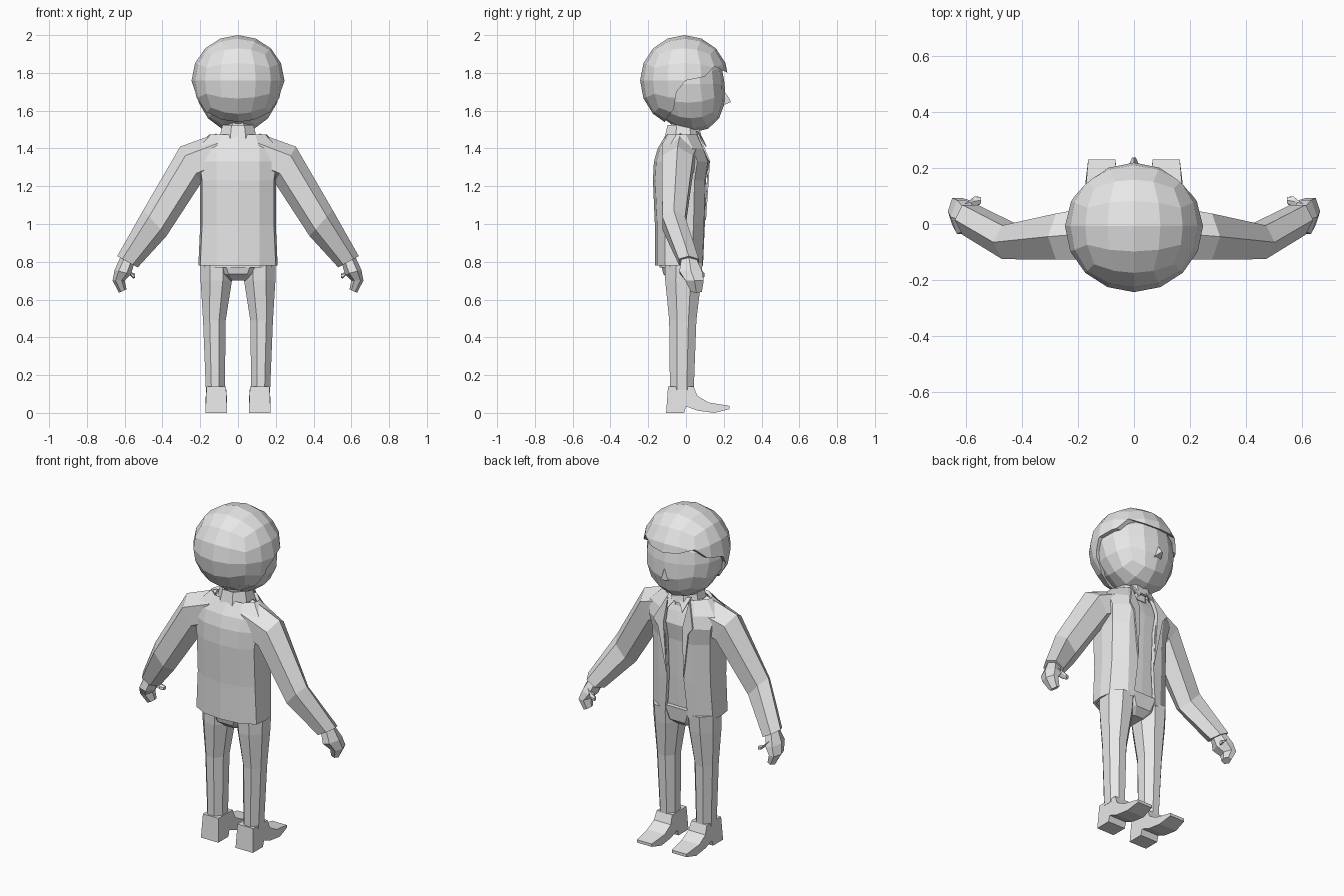
import bpy, bmesh, math
from mathutils import Vector

if "Cube" in bpy.data.objects:
    bpy.data.objects.remove(bpy.data.objects["Cube"])

grey = bpy.data.materials.new("light_grey")
grey.diffuse_color = (0.8, 0.8, 0.8, 1)
grey.use_nodes = True
grey.node_tree.nodes["Principled BSDF"].inputs["Base Color"].default_value = grey.diffuse_color


def finish(name, bm, mirror=False, solid=0):
    bmesh.ops.recalc_face_normals(bm, faces=bm.faces)
    me = bpy.data.meshes.new(name)
    bm.to_mesh(me)
    bm.free()
    me.materials.append(grey)
    ob = bpy.data.objects.new(name, me)
    bpy.context.collection.objects.link(ob)
    if mirror:
        ob.modifiers.new("mirror", "MIRROR").use_clip = True
    if solid:
        s = ob.modifiers.new("thickness", "SOLIDIFY")
        s.thickness, s.offset = solid, -1
    return ob


def loft(name, rings, closed=True, caps=True, **kw):
    bm = bmesh.new()
    rows = [[bm.verts.new(p) for p in r] for r in rings]
    n = len(rows[0])
    for a, b in zip(rows, rows[1:]):
        for i in range(n if closed else n - 1):
            j = (i + 1) % n
            bm.faces.new((a[i], a[j], b[j], b[i]))
    if caps:
        bm.faces.new(rows[0])
        bm.faces.new(rows[-1])
    return finish(name, bm, **kw)


def ball(name, shape):
    """Rounded cube whose unit-sphere points are reshaped by a function."""
    bm = bmesh.new()
    bmesh.ops.create_cube(bm, size=2)
    bmesh.ops.subdivide_edges(bm, edges=bm.edges[:], cuts=3, use_grid_fill=True)
    for v in bm.verts:
        p = Vector([math.tan(c * math.pi / 4) for c in v.co]).normalized()
        v.co = shape(p)
    return finish(name, bm)


def tilted(c, a, rn, ry, n=6):
    """Ring spanned by the y axis and a direction at angle a in the xz plane."""
    a = math.radians(a)
    u = Vector((math.cos(a), 0, math.sin(a)))
    pts = []
    for i in range(n):
        t = math.tau * (i + 0.5) / n
        pts.append(Vector(c) + u * rn * math.sin(t) + Vector((0, ry * math.cos(t) * 1.12, 0)))
    return pts


def flat_ring(cx, cy, z, rx, ry, n=8):
    k = 1 / math.cos(math.pi / n)
    return [(cx + rx * k * math.cos(math.tau * (i + .5) / n),
             cy + ry * k * math.sin(math.tau * (i + .5) / n), z) for i in range(n)]


# Head, hair and nose
ball("head", lambda p: (0.225 * p.x, 0.21 * p.y - 0.005 + 0.045 * max(0, -p.z),
                        1.74 + (0.24 if p.z > 0 else 0.255) * p.z))
hair = ball("hair", lambda p: (0.246 * p.x, 0.235 * p.y - 0.008,
                               1.76 + (0.24 if p.z > 0 else 0.25) * p.z))
hairline = [(.3, 1.79), (.22, 1.80), (.15, 1.835), (.10, 1.78), (0, 1.76), (-.05, 1.70),
            (-.065, 1.61), (-.12, 1.53), (-.12, 1.4), (.3, 1.4)]
cutter = loft("hairline_cutter", [[(x, y, z) for y, z in hairline] for x in (-.4, .4)])
cutter.hide_render = True
cutter.hide_viewport = True
cut = hair.modifiers.new("hairline", "BOOLEAN")
cut.operation, cut.object, cut.solver = "DIFFERENCE", cutter, "EXACT"
loft("nose", [[(-.03, .185, 1.625), (.03, .185, 1.625), (0, .185, 1.73)],
              [(-.006, .238, 1.645), (.006, .238, 1.645), (0, .232, 1.66)]])
loft("neck", [flat_ring(0, -.01, 1.42, .07, .07), flat_ring(0, -.01, 1.58, .07, .07)])


# Jacket and shirt, as half sections: height, front gap, front, side, back
def half(z, g, f, w, b):
    k = min(.115, w * .6)
    return [(g, f, z), (k, f - .005, z), (w * .95, f - .06, z), (w, (f + b) / 2, z),
            (w * .95, b + .055, z), (k, b + .012, z), (0, b, z)]


sections = [(.78, .075, .09, .21, -.165), (1.0, .055, .10, .20, -.165),
            (1.23, .06, .105, .20, -.175), (1.33, .065, .12, .215, -.17),
            (1.40, .07, .095, .225, -.15), (1.475, .07, .06, .15, -.105)]
loft("jacket", [half(*s) for s in sections], closed=False, caps=False, mirror=True, solid=.02)
loft("shirt", [half(z - .01, 0, f - .025, w - .025, b + .025) for z, g, f, w, b in sections],
     closed=False, caps=False, mirror=True)
loft("collar", [flat_ring(0, -.015, 1.45, .1, .1), flat_ring(0, -.015, 1.525, .082, .082)],
     caps=False, solid=.012)
loft("collar_point", [[(.005, .075, 1.48), (.075, .06, 1.49), (.05, .11, 1.41)],
                      [(.005, .067, 1.48), (.075, .052, 1.49), (.05, .102, 1.41)]], mirror=True)
lapel = [(.07, .068, 1.475), (.13, .125, 1.34), (.10, .125, 1.30), (.056, .106, 1.02),
         (.063, .126, 1.33)]
loft("lapel", [lapel, [(x, y - .009, z) for x, y, z in lapel]], mirror=True)

# Sleeves and hands
loft("sleeve", [tilted((.10, -.03, 1.375), 82, .105, .10), tilted((.25, -.045, 1.315), 59, .11, .085),
                tilted((.44, -.065, 1.005), 48, .092, .062),
                tilted((.585, .015, .80), 29, .062, .055)], mirror=True)
loft("hand", [tilted((.585, .015, .81), 29, .04, .04), tilted((.61, .025, .745), 15, .045, .062),
              tilted((.632, .045, .70), 0, .032, .05), tilted((.61, .055, .645), -25, .022, .03)],
     mirror=True)
loft("thumb", [tilted((.60, .05, .765), 60, .022, .02), tilted((.565, .08, .73), 60, .02, .018),
               tilted((.545, .085, .725), 90, .012, .012)], mirror=True)

# Trousers
loft("trouser_leg", [flat_ring(.113, -.012, .80, .087, .10), flat_ring(.115, -.015, .70, .083, .095),
                     flat_ring(.125, -.017, .49, .06, .072), flat_ring(.12, -.022, .12, .05, .063)],
     mirror=True)
loft("trouser_seat", [flat_ring(0, -.02, .70, .06, .06), flat_ring(0, -.02, .735, .12, .10),
                      flat_ring(0, -.025, .82, .19, .115)])

# Shoes: side profile, narrower towards the top
shoe = [(-.105, 0), (-.095, .14), (.04, .14), (.06, .09), (.12, .055), (.23, .037), (.23, .02),
        (.15, 0), (.06, .012), (0, .035), (-.01, 0)]


def shoe_side(s):
    return [(.115 + s * (.058 - .08 * max(0, z - .06) - .12 * max(0, y - .15)), y, z)
            for y, z in shoe]


loft("shoe", [shoe_side(-1), shoe_side(1)], mirror=True)
